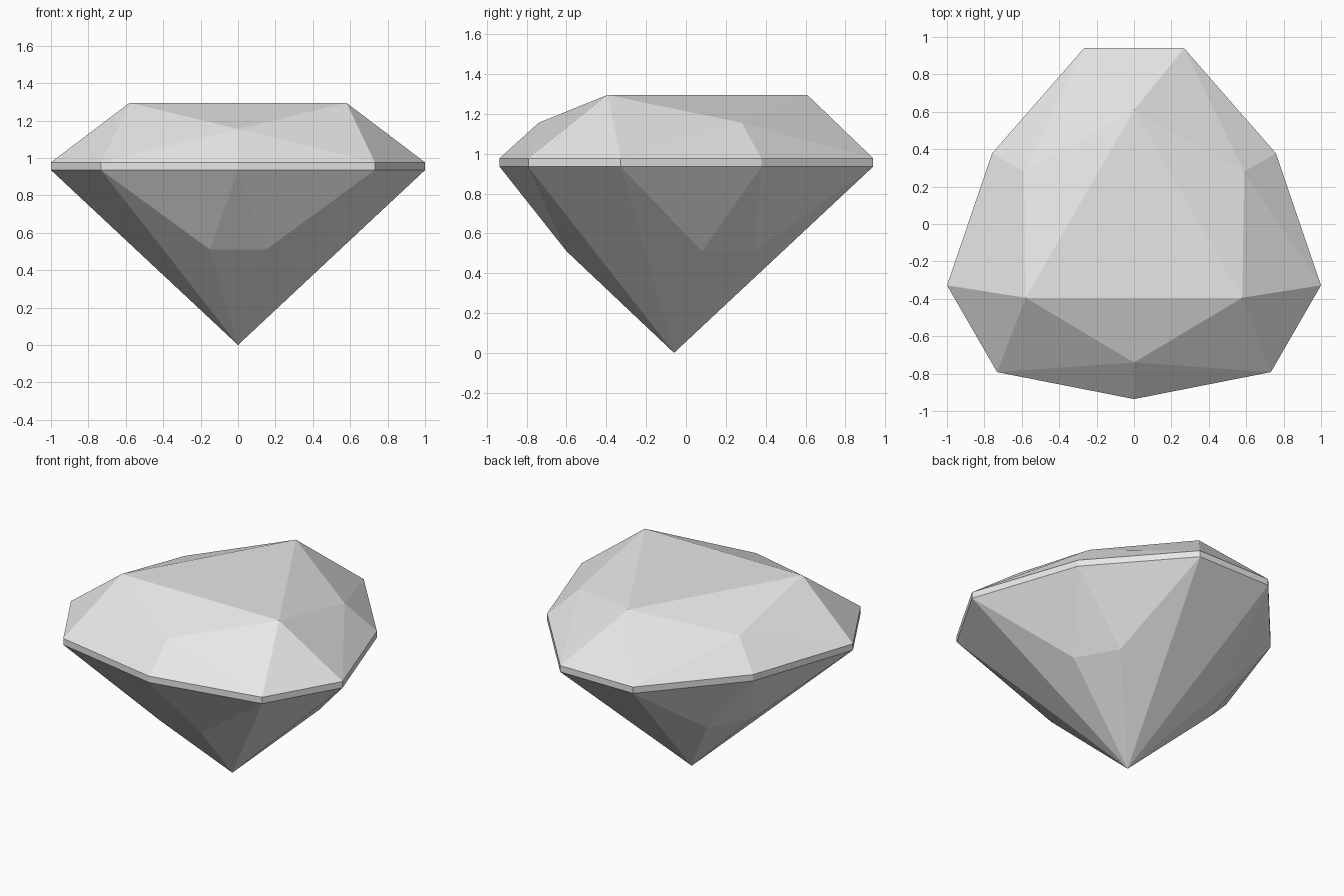
import bpy, bmesh, math
from mathutils import Vector

if "Cube" in bpy.data.objects:
    bpy.data.objects.remove(bpy.data.objects["Cube"], do_unlink=True)

AXIS_Y = -0.06                      # y of the gem's threefold axis
TABLE_Z, STAR_Z, GIRDLE_TOP, GIRDLE_BOTTOM, KEEL_Z = 1.295, 1.155, 0.977, 0.935, 0.51
CORE = Vector((0, AXIS_Y, 0.95))

mat = bpy.data.materials.new("stone grey")
mat.use_nodes = True
mat.diffuse_color = (0.8, 0.8, 0.8, 1)
mat.node_tree.nodes["Principled BSDF"].inputs["Base Color"].default_value = (0.8, 0.8, 0.8, 1)


def polar(radius, degrees, z):
    a = math.radians(degrees)
    return Vector((radius * math.cos(a), AXIS_Y + radius * math.sin(a), z))


def build(name, facets):
    """Make a flat-shaded part whose facets all face outward."""
    bm = bmesh.new()
    for pts in facets:
        face = bm.faces.new([bm.verts.new(p) for p in pts])
        face.normal_update()
        if face.normal.dot(face.calc_center_median() - CORE) < 0:
            face.normal_flip()
    bmesh.ops.remove_doubles(bm, verts=bm.verts, dist=0.0005)
    mesh = bpy.data.meshes.new(name)
    bm.to_mesh(mesh)
    bm.free()
    mesh.materials.append(mat)
    bpy.context.collection.objects.link(bpy.data.objects.new(name, mesh))


crown, girdle, pavilion = [], [], []
culet = Vector((0, AXIS_Y, 0))
crown.append([polar(0.669, a, TABLE_Z) for a in (-30, 90, 210)])

# Each third of the gem is centred on one of these directions
for mid in (-90, 30, 150):
    def rim(z):
        return [polar(1.035, mid - 45, z), polar(0.876, mid, z),
                polar(1.035, mid + 45, z), polar(1.035, mid + 75, z)]

    top, low = rim(GIRDLE_TOP), rim(GIRDLE_BOTTOM)

    # Crown facets around the star point
    star = polar(0.68, mid, STAR_Z)
    t0, t1 = polar(0.669, mid - 60, TABLE_Z), polar(0.669, mid + 60, TABLE_Z)
    crown += [[t0, t1, star], [t0, star, top[0]], [t1, star, top[2]],
              [star, top[0], top[1]], [star, top[1], top[2]],
              [t1, top[2], top[3]]]

    # Girdle band
    for i in range(3):
        girdle.append([low[i], low[i + 1], top[i + 1], top[i]])

    # Pavilion facets down to the culet
    k0, k1 = polar(0.56, mid - 15.5, KEEL_Z), polar(0.56, mid + 15.5, KEEL_Z)
    pavilion += [[low[0], low[1], k0], [low[1], k0, k1], [low[1], low[2], k1],
                 [k0, k1, culet], [low[0], k0, culet], [low[2], k1, culet],
                 [low[2], low[3], culet]]

build("crown", crown)
build("girdle", girdle)
build("pavilion", pavilion)
